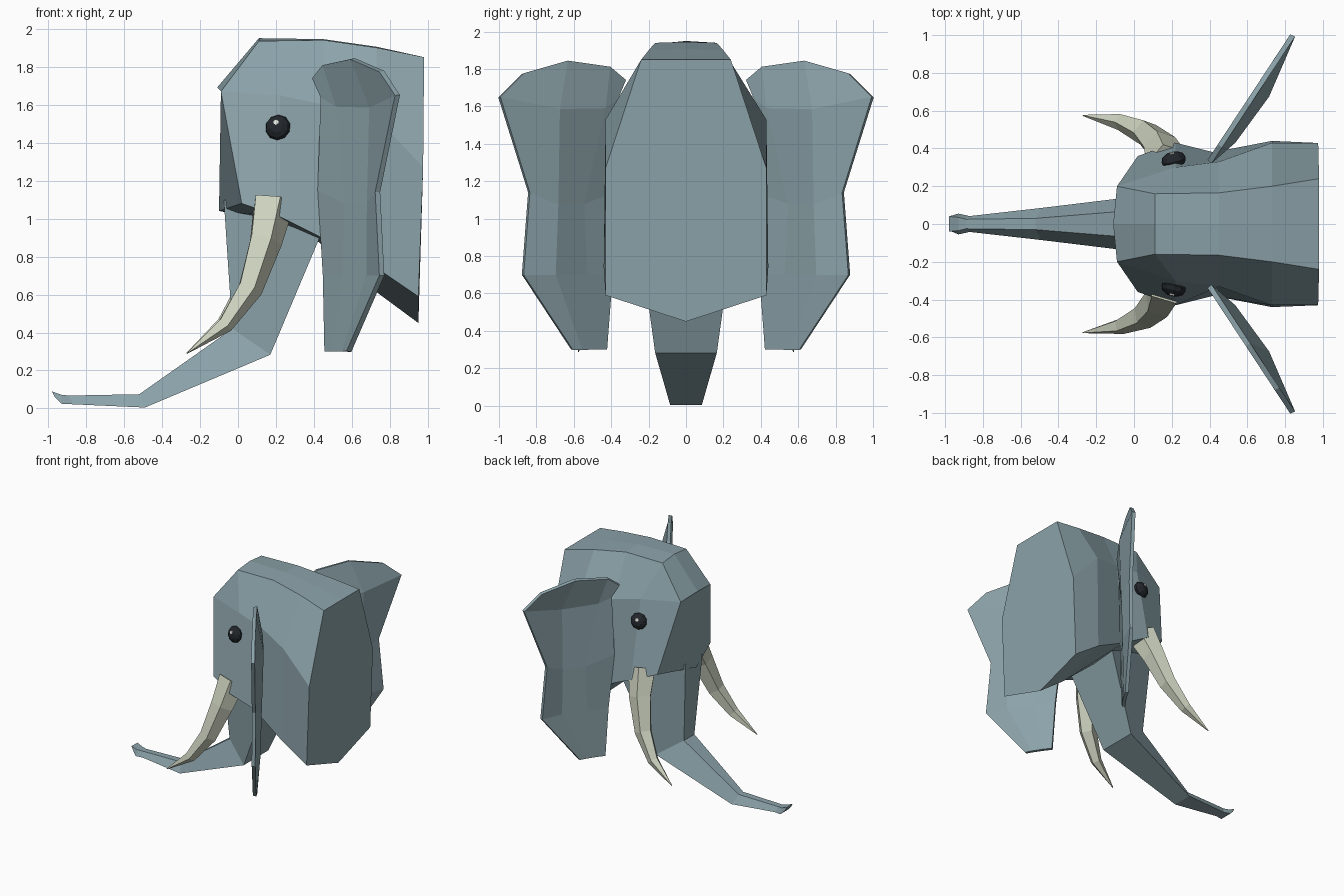
import bpy, bmesh, math
from mathutils import Vector, Matrix

if "Cube" in bpy.data.objects:
    bpy.data.objects.remove(bpy.data.objects["Cube"])


def material(name, rgb):
    m = bpy.data.materials.new(name)
    m.diffuse_color = (*rgb, 1)
    m.use_nodes = True
    m.node_tree.nodes["Principled BSDF"].inputs["Base Color"].default_value = m.diffuse_color
    return m


SKIN = material("grey_blue_skin", (0.26, 0.365, 0.40))
IVORY = material("ivory", (0.61, 0.645, 0.52))
BLACK = material("eye_black", (0.016, 0.02, 0.025))
WHITE = material("eye_glint", (0.80, 0.82, 0.76))


def finish(name, bm, mat, recalc=True):
    bmesh.ops.remove_doubles(bm, verts=bm.verts[:], dist=1e-5)
    bmesh.ops.dissolve_degenerate(bm, dist=1e-5, edges=bm.edges[:])
    if recalc:
        bmesh.ops.recalc_face_normals(bm, faces=bm.faces[:])
    me = bpy.data.meshes.new(name)
    bm.to_mesh(me)
    bm.free()
    me.materials.append(mat)
    ob = bpy.data.objects.new(name, me)
    bpy.context.collection.objects.link(ob)
    return ob


def loft(name, rings, mat):
    """Skin closed rings of points and cap both ends."""
    bm = bmesh.new()
    vs = [[bm.verts.new(p) for p in r] for r in rings]
    n = len(rings[0])
    for a, b in zip(vs, vs[1:]):
        for i in range(n):
            j = (i + 1) % n
            bm.faces.new((a[i], a[j], b[j], b[i]))
    bm.faces.new(vs[0])
    bm.faces.new(vs[-1][::-1])
    return finish(name, bm, mat)


# Head: half rings from top centre to bottom centre, mirrored in y
half = [
    [(-.11, 0, 1.69), (-.09, .20, 1.67), (-.09, .20, 1.67), (.02, .36, 1.08), (-.10, 0, 1.04)],
    [(.11, 0, 1.95), (.11, .16, 1.935), (.22, .30, 1.65), (.22, .43, 1.01), (.20, 0, .98)],
    [(.45, 0, 1.945), (.45, .165, 1.94), (.45, .33, 1.60), (.42, .38, .91), (.42, 0, .88)],
    [(.73, 0, 1.905), (.73, .20, 1.90), (.73, .43, 1.53), (.73, .44, .74), (.72, 0, .62)],
    [(.98, 0, 1.85), (.98, .24, 1.85), (.975, .43, 1.27), (.95, .43, .59), (.95, 0, .45)],
]
loft("head", [h + [(x, -y, z) for x, y, z in h[3:0:-1]] for h in half], SKIN)

# Trunk: front x, z, half width, then back x, z, half width
trunk = [
    (-.075, 1.10, .115, .43, .90, .25),
    (-.03, .42, .07, .17, .283, .165),
    (-.52, .075, .03, -.49, .005, .085),
    (-.89, .068, .025, -.87, .022, .042),
    (-.93, .072, .035, -.93, .025, .055),
    (-.98, .09, .04, -.965, .06, .04),
]
loft("trunk", [[(a, w, b), (a, -w, b), (c, -v, d), (c, v, d)]
               for a, b, w, c, d, v in trunk], SKIN)

# Tusks: tapered five-sided curve
path = [(.18, .32, 1.08, .115), (.14, .41, .88, .092), (.06, .485, .63, .07),
        (-.07, .54, .44, .045), (-.27, .575, .29, .003)]


def tusk(name, side):
    pts = [Vector((x, y * side, z)) for x, y, z, r in path]
    rings = []
    for i, p in enumerate(pts):
        t = (pts[min(i + 1, 4)] - pts[max(i - 1, 0)]).normalized()
        u = Vector((0, side, 0)).cross(t).normalized()
        v = t.cross(u)
        r = path[i][3]
        rings.append([p + r * (math.cos(a) * u + math.sin(a) * v)
                      for a in [k * math.tau / 5 for k in range(5)]])
    loft(name, rings, IVORY)


# Ears: grid of (distance along ear, height, cupping depth)
ear_rows = [
    [(0, 1.74, 0), (.10, 1.81, 0), (.37, 1.842, 0), (.65, 1.775, 0)],
    [(.06, 1.64, .015), (.16, 1.59, .045), (.46, 1.585, .06), (.80, 1.65, 0)],
    [(.04, 1.15, .01), (.28, 1.08, .02), (.46, 1.075, .045), (.61, 1.14, 0)],
    [(.09, .70, .01), (.26, .70, .02), (.47, .70, .035), (.65, .70, 0)],
    [(.12, .30, 0), (.19, .30, .005), (.28, .30, .005), (.335, .30, 0)],
]


def ear(name, side):
    bm = bmesh.new()
    g = [[bm.verts.new((.40 + .55 * s + .835 * d, side * (.33 + .835 * s - .55 * d), z))
          for s, z, d in row] for row in ear_rows]
    for a, b in zip(g, g[1:]):
        for i in range(3):
            bm.faces.new((a[i], a[i + 1], b[i + 1], b[i]))
    ob = finish(name, bm, SKIN)
    mod = ob.modifiers.new("thickness", "SOLIDIFY")
    mod.thickness = .028
    mod.offset = 0


# Eyes: flattened low-poly ball with a small glint plate
def eye(side_name, side):
    rot = Matrix.Rotation(side * math.radians(14), 4, 'Z') @ \
        Matrix.Rotation(side * math.radians(11), 4, 'X')
    base = Matrix.Translation((.21, side * .338, 1.48)) @ rot
    bm = bmesh.new()
    bmesh.ops.create_uvsphere(bm, u_segments=10, v_segments=6, radius=1)
    bm.transform(base @ Matrix.Diagonal((.068, .045, .068, 1))
                 @ Matrix.Rotation(math.pi / 2, 4, 'X'))
    finish("eye_" + side_name, bm, BLACK)
    bm = bmesh.new()
    bmesh.ops.create_cone(bm, cap_ends=True, segments=6, radius1=.015, radius2=.015, depth=.008)
    bm.transform(base @ Matrix.Translation((0, side * .043, .02))
                 @ Matrix.Rotation(math.pi / 2, 4, 'X'))
    finish("eye_glint_" + side_name, bm, WHITE)


for label, side in (("near", -1), ("far", 1)):
    tusk("tusk_" + label, side)
    ear("ear_" + label, side)
    eye(label, side)
